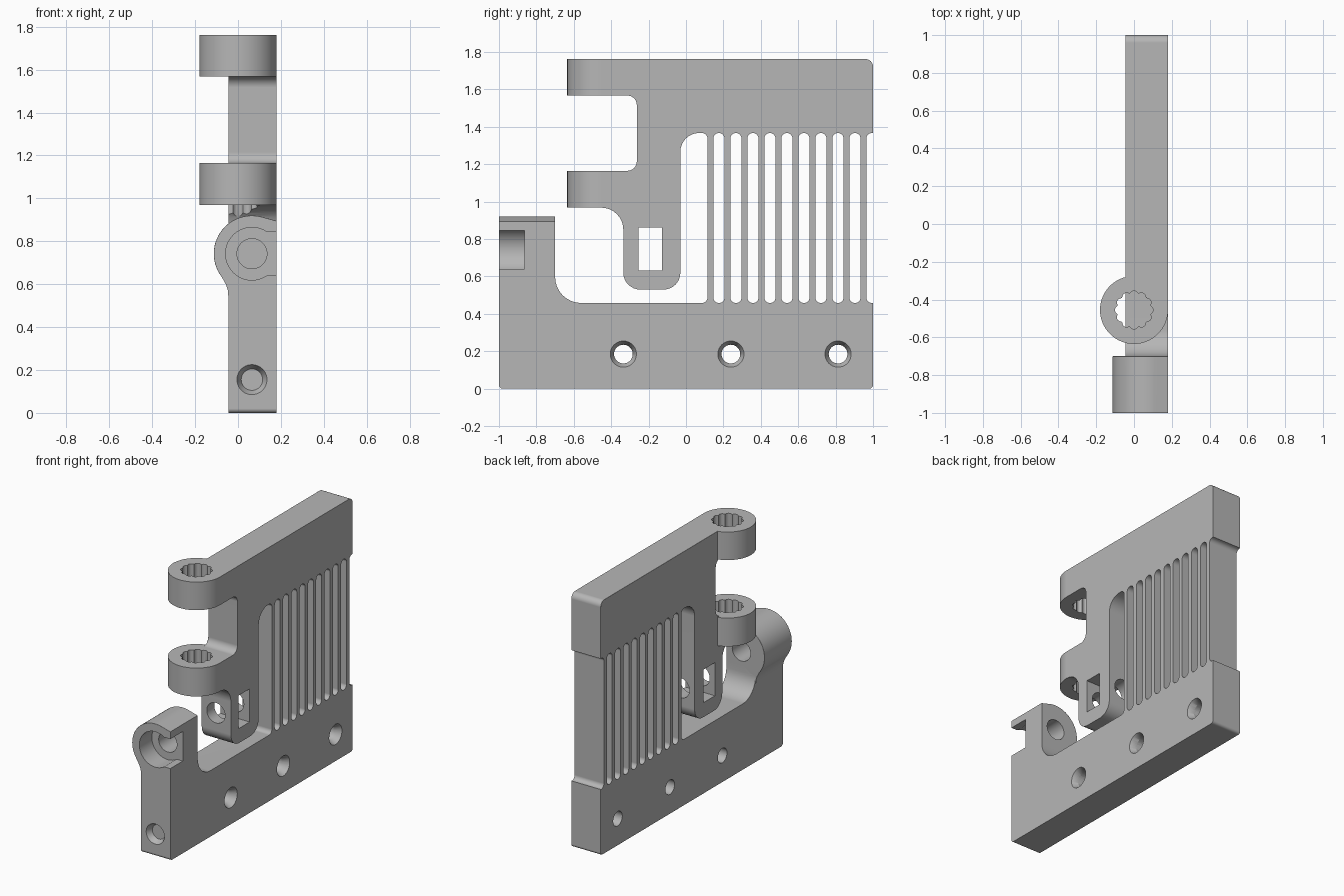
import bpy, bmesh, math
from mathutils import Vector, Matrix

cube = bpy.data.objects.get("Cube")
if cube:
    bpy.data.objects.remove(cube, do_unlink=True)

grey = bpy.data.materials.new("plain_grey")
grey.use_nodes = True
grey.diffuse_color = (0.47, 0.47, 0.47, 1)
grey.node_tree.nodes["Principled BSDF"].inputs["Base Color"].default_value = grey.diffuse_color

BACK, FACE = -0.045, 0.18        # the two broad sides of the plate
PIN_Y, PIN_R = -0.455, 0.18      # hinge pin axis and knuckle radius
BORE_X, BORE_Z = 0.065, 0.742    # latch bore axis


def rounded(corners, steps=8):
    """Polygon with each corner (u, v, radius) replaced by an arc."""
    out = []
    for i, (u, v, r) in enumerate(corners):
        p = Vector((u, v))
        if r == 0:
            out.append(p)
            continue
        a = (Vector(corners[i - 1][:2]) - p).normalized()
        b = (Vector(corners[(i + 1) % len(corners)][:2]) - p).normalized()
        centre = p + (a + b) * r
        for k in range(steps + 1):
            t = k / steps * math.pi / 2
            out.append(centre - b * r * math.cos(t) - a * r * math.sin(t))
    return out


def prism(name, points, axis, lo, hi, bevel=0, pick=None):
    """Extrude a 2D profile along an axis, rounding the edges chosen by pick."""
    place = {"x": lambda u, v, d: (d, u, v),
             "y": lambda u, v, d: (u, d, v),
             "z": lambda u, v, d: (u, v, d)}[axis]
    bm = bmesh.new()
    ends = [[bm.verts.new(place(u, v, d)) for u, v in points] for d in (lo, hi)]
    n = len(points)
    bm.faces.new(ends[0])
    bm.faces.new(ends[1])
    for i in range(n):
        j = (i + 1) % n
        bm.faces.new((ends[0][i], ends[0][j], ends[1][j], ends[1][i]))
    bmesh.ops.recalc_face_normals(bm, faces=bm.faces[:])
    if bevel:
        chosen = [e for e in bm.edges if all(pick(v.co) for v in e.verts)
                  and abs((e.verts[0].co - e.verts[1].co)["xyz".index(axis)]) < 1e-5]
        bmesh.ops.bevel(bm, geom=chosen, offset=bevel, segments=4, profile=0.5,
                        affect="EDGES", clamp_overlap=True)
    return finish(name, bm)


def finish(name, bm):
    mesh = bpy.data.meshes.new(name)
    bm.to_mesh(mesh)
    bm.free()
    mesh.materials.append(grey)
    obj = bpy.data.objects.new(name, mesh)
    bpy.context.collection.objects.link(obj)
    return obj


def rod(start, end, r1, r2=None):
    """Cylinder or cone between two points."""
    start, end = Vector(start), Vector(end)
    d = end - start
    bm = bmesh.new()
    bmesh.ops.create_cone(bm, cap_ends=True, segments=40, radius1=r1,
                          radius2=r1 if r2 is None else r2, depth=d.length,
                          matrix=Matrix.Translation((start + end) / 2)
                          @ d.to_track_quat("Z", "Y").to_matrix().to_4x4())
    return finish("cutter", bm)


def combine(body, tool, operation):
    bpy.context.view_layer.objects.active = body
    mod = body.modifiers.new("combine", "BOOLEAN")
    mod.operation, mod.solver, mod.object = operation, "EXACT", tool
    bpy.ops.object.modifier_apply(modifier=mod.name)
    bpy.data.objects.remove(tool, do_unlink=True)


def circle(u, v, r, start, stop, steps):
    return [(u + r * math.cos(math.radians(a)), v + r * math.sin(math.radians(a)))
            for a in (start + (stop - start) * k / steps for k in range(steps + 1))]


# Plate silhouette: base, upper bar, two hinge arms, hanging tongue and post foot
outline = rounded([
    (-1, 0, .02), (1, 0, .02), (1, 1.762, .04),
    (PIN_Y, 1.762, 0), (PIN_Y, 1.567, 0), (-.263, 1.567, .05), (-.263, 1.165, .05),
    (PIN_Y, 1.165, 0), (PIN_Y, .968, 0), (-.335, .968, .118),
    (-.335, .53, .09), (-.03, .53, .09), (-.03, 1.367, .1),
    (.115, 1.367, .03), (.115, .458, .03), (-.7, .458, .14), (-.7, .65, 0), (-1, .65, 0)])
body = prism("hinge_plate", outline, "x", BACK, FACE, 0.03,
             lambda c: c.x < 0 and not (-.01 < c.y < .5 and .45 < c.z < 1.4))

# Knuckles at the ends of the arms
for low, high in ((.968, 1.165), (1.567, 1.762)):
    combine(body, prism("knuckle", circle(0, PIN_Y, PIN_R, 0, 354, 59), "z", low, high), "UNION")

# Rounded boss on the post
boss = ([(FACE, .46), (FACE, .895)] + circle(BORE_X, BORE_Z, .178, 75, 218, 26)
        + [(-.056, .598), (-.047, .57), (BACK, .54), (BACK, .46)])
combine(body, prism("boss", boss, "y", -1, -.7, 0.02,
                    lambda c: c.z > .64 and (c.x < .17 or c.z > .8)), "UNION")

# Ventilation slots, the last one open at the rear end
for k in range(10):
    y = .176 + .0909 * k
    slot = rounded([(y - .03, .458, .0299), (y + .03, .458, .0299),
                    (y + .03, 1.367, .0299), (y - .03, 1.367, .0299)], 6)
    combine(body, prism("cutter", slot, "x", -.3, .3), "DIFFERENCE")

# Fluted pin hole through both knuckles
flutes = []
for k in range(96):
    a = 2 * math.pi * k / 96
    r = .089 + .012 * abs(math.cos(6 * a))
    flutes.append((r * math.cos(a), PIN_Y + r * math.sin(a)))
combine(body, prism("cutter", flutes, "z", .7, 1.9), "DIFFERENCE")

# Latch bore through post and tongue, with wide socket and side notch
combine(body, rod((BORE_X, -1.1, BORE_Z), (BORE_X, .03, BORE_Z), .07), "DIFFERENCE")
combine(body, rod((BORE_X, -1.1, BORE_Z), (BORE_X, -.863, BORE_Z), .123), "DIFFERENCE")
notch = [(.13, .64), (.3, .64), (.3, .845), (.13, .845)]
combine(body, prism("cutter", notch, "y", -1.1, -.863), "DIFFERENCE")

# Rectangular window in the tongue
window = [(-.253, .631), (-.129, .631), (-.129, .861), (-.253, .861)]
combine(body, prism("cutter", window, "x", -.3, .3), "DIFFERENCE")

# Countersunk screw holes along the base
for y in (-.335, .24, .813):
    combine(body, rod((-.3, y, .185), (.3, y, .185), .05), "DIFFERENCE")
    combine(body, rod((FACE + .02, y, .185), (FACE - .04, y, .185), .08, .05), "DIFFERENCE")

# Blind drilled hole in the front end
combine(body, rod((BORE_X, -1.1, .155), (BORE_X, -.72, .155), .05), "DIFFERENCE")
combine(body, rod((BORE_X, -1.02, .155), (BORE_X, -.96, .155), .08, .05), "DIFFERENCE")

# Smooth rounds, crisp edges
bpy.ops.object.select_all(action="DESELECT")
body.select_set(True)
bpy.context.view_layer.objects.active = body
bpy.ops.object.shade_smooth_by_angle(angle=math.radians(30))
flat = body.modifiers.new("weighted_normals", "WEIGHTED_NORMAL")
flat.keep_sharp = True
